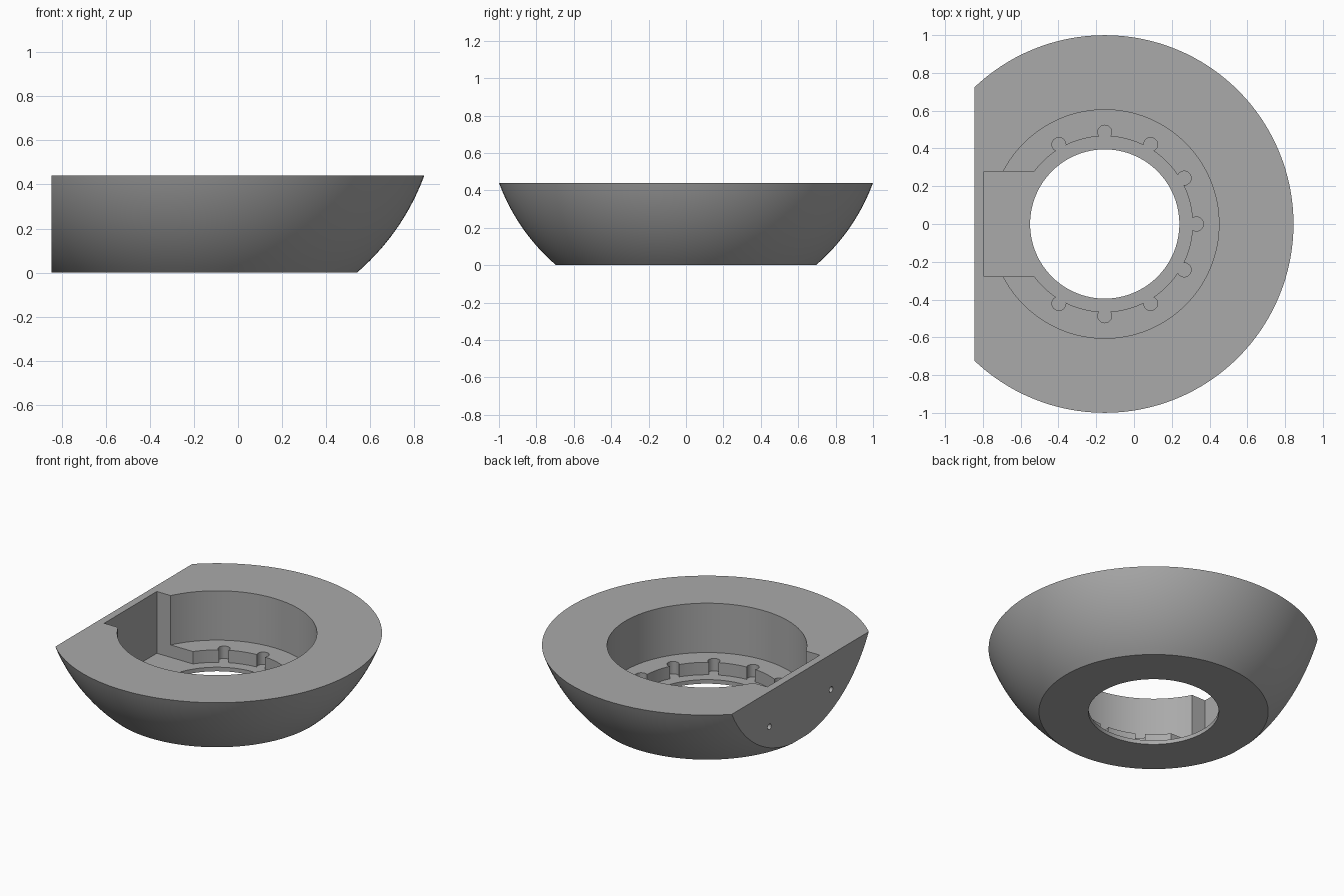
import bpy, bmesh, math
from mathutils import Matrix, Vector

if "Cube" in bpy.data.objects:
    bpy.data.objects.remove(bpy.data.objects["Cube"], do_unlink=True)

CX = -0.155          # axis of the bowl
HEIGHT = 0.44
FLOOR = 0.027        # floor of the recess and pocket
LEDGE = 0.11         # floor of the main bore
BALL_R, BALL_Z = 1.065, 0.8075

grey = bpy.data.materials.new("plain_grey")
grey.use_nodes = True
colour = (0.4, 0.4, 0.4, 1)
grey.diffuse_color = colour
grey.node_tree.nodes["Principled BSDF"].inputs["Base Color"].default_value = colour


def make_object(name, bm):
    mesh = bpy.data.meshes.new(name)
    bmesh.ops.recalc_face_normals(bm, faces=bm.faces)
    bm.to_mesh(mesh)
    bm.free()
    obj = bpy.data.objects.new(name, mesh)
    bpy.context.collection.objects.link(obj)
    mesh.materials.append(grey)
    return obj


def lathe(name, profile, steps=128):
    """Revolve a closed (radius, height) outline about the bowl axis."""
    bm = bmesh.new()
    verts = [bm.verts.new((CX + r, 0, z)) for r, z in profile]
    edges = [bm.edges.new((verts[i - 1], verts[i])) for i in range(len(verts))]
    bmesh.ops.spin(bm, geom=verts + edges, cent=(CX, 0, 0), axis=(0, 0, 1),
                   angle=2 * math.pi, steps=steps)
    bmesh.ops.remove_doubles(bm, verts=bm.verts, dist=1e-5)
    return make_object(name, bm)


def box(name, low, high):
    low, high = Vector(low), Vector(high)
    bm = bmesh.new()
    bmesh.ops.create_cube(bm, size=1, matrix=Matrix.Translation((low + high) / 2)
                          @ Matrix.Diagonal((high - low).to_4d()))
    return make_object(name, bm)


def cylinder(name, centre, radius, depth, sides, axis="Z"):
    turn = Matrix.Rotation(math.pi / 2, 4, "Y") if axis == "X" else Matrix()
    bm = bmesh.new()
    bmesh.ops.create_cone(bm, cap_ends=True, segments=sides, radius1=radius,
                          radius2=radius, depth=depth,
                          matrix=Matrix.Translation(centre) @ turn)
    return make_object(name, bm)


def cut(target, cutter):
    """Subtract the cutter for good, then discard it."""
    cutter.hide_render = True
    mod = target.modifiers.new("cut", "BOOLEAN")
    mod.operation, mod.solver, mod.object = "DIFFERENCE", "EXACT", cutter
    bpy.context.view_layer.update()
    graph = bpy.context.evaluated_depsgraph_get()
    result = bpy.data.meshes.new_from_object(target.evaluated_get(graph))
    target.modifiers.clear()
    target.data = result
    bpy.data.objects.remove(cutter, do_unlink=True)


# Bowl: spherical outside, stepped bore inside
outside = []
for i in range(17):
    z = HEIGHT * i / 16
    outside.append((math.sqrt(BALL_R ** 2 - (z - BALL_Z) ** 2), z))
inside = [(0.605, HEIGHT), (0.605, LEDGE), (0.465, LEDGE),
          (0.465, FLOOR), (0.395, FLOOR), (0.395, 0)]
bowl = lathe("bowl_housing", outside + inside)

# Flat side
cut(bowl, box("side_cutter", (-2, -2, -1), (-0.845, 2, 1)))

# Rectangular pocket behind the flat side
cut(bowl, box("pocket_cutter", (-0.795, -0.278, FLOOR), (-0.35, 0.278, 1)))

# Round notches around the recess
for step in range(-4, 5):
    a = math.radians(30 * step)
    spot = (CX + 0.486 * math.cos(a), 0.486 * math.sin(a), FLOOR + 0.1)
    cut(bowl, cylinder("notch_cutter", spot, 0.037, 0.2, 24))

# Two blind screw holes in the flat side
for side in (-1, 1):
    cut(bowl, cylinder("screw_hole_cutter", (-0.845, side * 0.325, 0.205),
                       0.019, 0.22, 24, "X"))

# Smooth curved walls, crisp edges
bpy.ops.object.select_all(action="DESELECT")
bowl.select_set(True)
bpy.context.view_layer.objects.active = bowl
bpy.ops.object.shade_smooth_by_angle(angle=math.radians(30))
